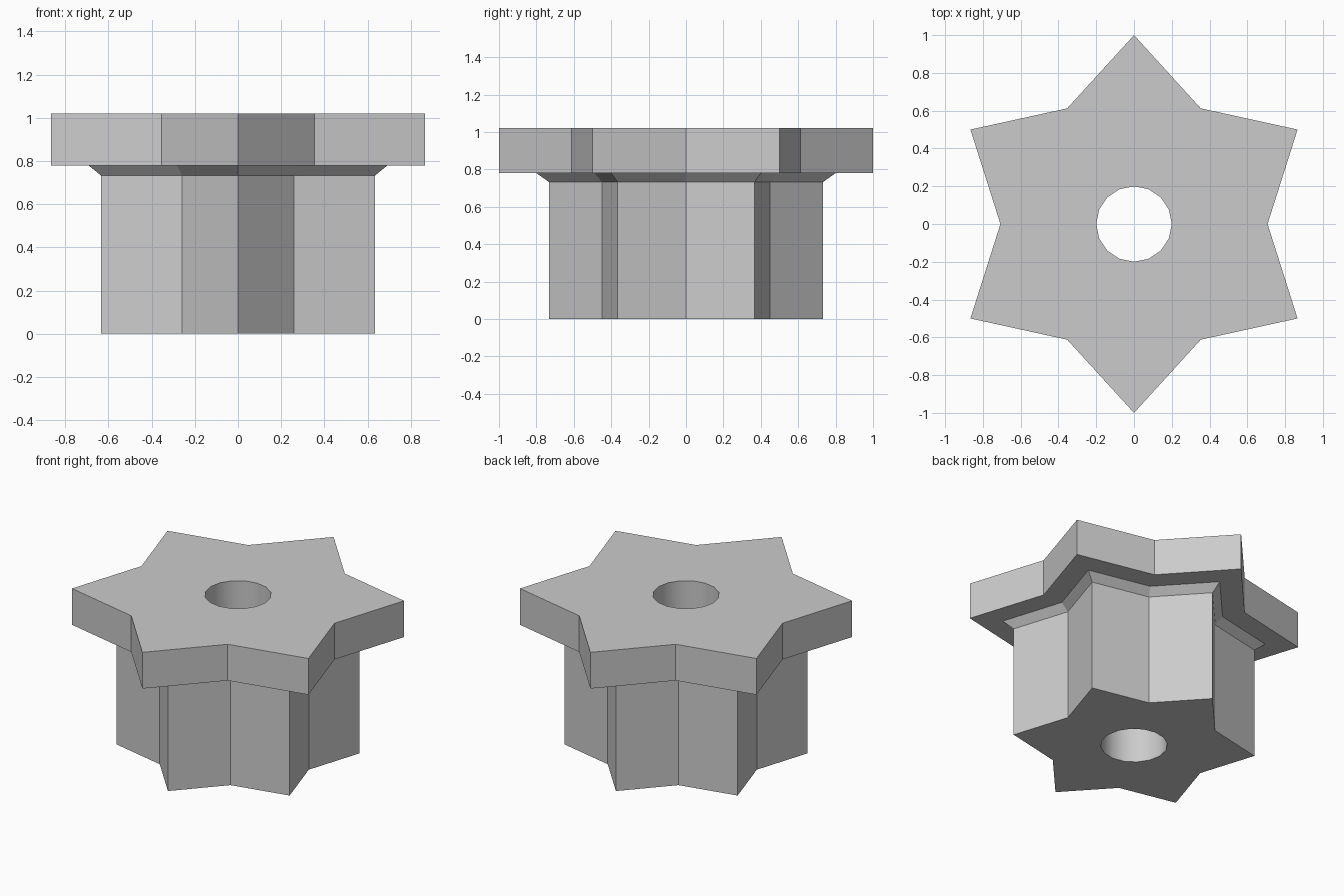
import bpy
import bmesh
from math import sin, cos, tau

cube = bpy.data.objects.get("Cube")
if cube:
    bpy.data.objects.remove(cube, do_unlink=True)

POINTS = 6
VALLEY = 0.707          # valley radius as a share of the tip radius
HOLE_RADIUS = 0.2
HOLE_SIDES = 16

# One plain grey material
grey = bpy.data.materials.new("light grey")
grey.use_nodes = True
colour = (0.6, 0.6, 0.6, 1)
grey.diffuse_color = colour
grey.node_tree.nodes["Principled BSDF"].inputs["Base Color"].default_value = colour

bm = bmesh.new()


def ring(radii, z):
    """Closed loop of vertices and edges, starting on +x."""
    n = len(radii)
    verts = [bm.verts.new((r * cos(tau * i / n), r * sin(tau * i / n), z))
             for i, r in enumerate(radii)]
    edges = [bm.edges.new((verts[i], verts[(i + 1) % n])) for i in range(n)]
    return verts, edges


def star(radius, z):
    return ring([radius * VALLEY, radius] * POINTS, z)


def wall(lower, upper):
    a, b = lower[0], upper[0]
    for i in range(len(a)):
        j = (i + 1) % len(a)
        bm.faces.new((a[i], a[j], b[j], b[i]))


# Outer shell: shaft, flared collar, flange underside, flange rim
sections = [star(r, z) for r, z in
            ((0.733, 0), (0.733, 0.733), (0.8, 0.78), (1, 0.78), (1, 1.02))]
for lower, upper in zip(sections, sections[1:]):
    wall(lower, upper)

# Round bore through the middle
bore = [ring([HOLE_RADIUS] * HOLE_SIDES, z) for z in (0, 1.02)]
wall(bore[1], bore[0])

# Flat end faces around the bore
for outer, inner in ((sections[0], bore[0]), (sections[-1], bore[1])):
    bmesh.ops.triangle_fill(bm, use_beauty=True, edges=outer[1] + inner[1])

bmesh.ops.recalc_face_normals(bm, faces=bm.faces[:])
mesh = bpy.data.meshes.new("star_flanged_hub")
bm.to_mesh(mesh)
bm.free()
mesh.materials.append(grey)

hub = bpy.data.objects.new("star_flanged_hub", mesh)
bpy.context.collection.objects.link(hub)

# Smooth bore, crisp star edges
bpy.ops.object.select_all(action='DESELECT')
hub.select_set(True)
bpy.context.view_layer.objects.active = hub
bpy.ops.object.shade_smooth_by_angle(angle=tau / 15)
